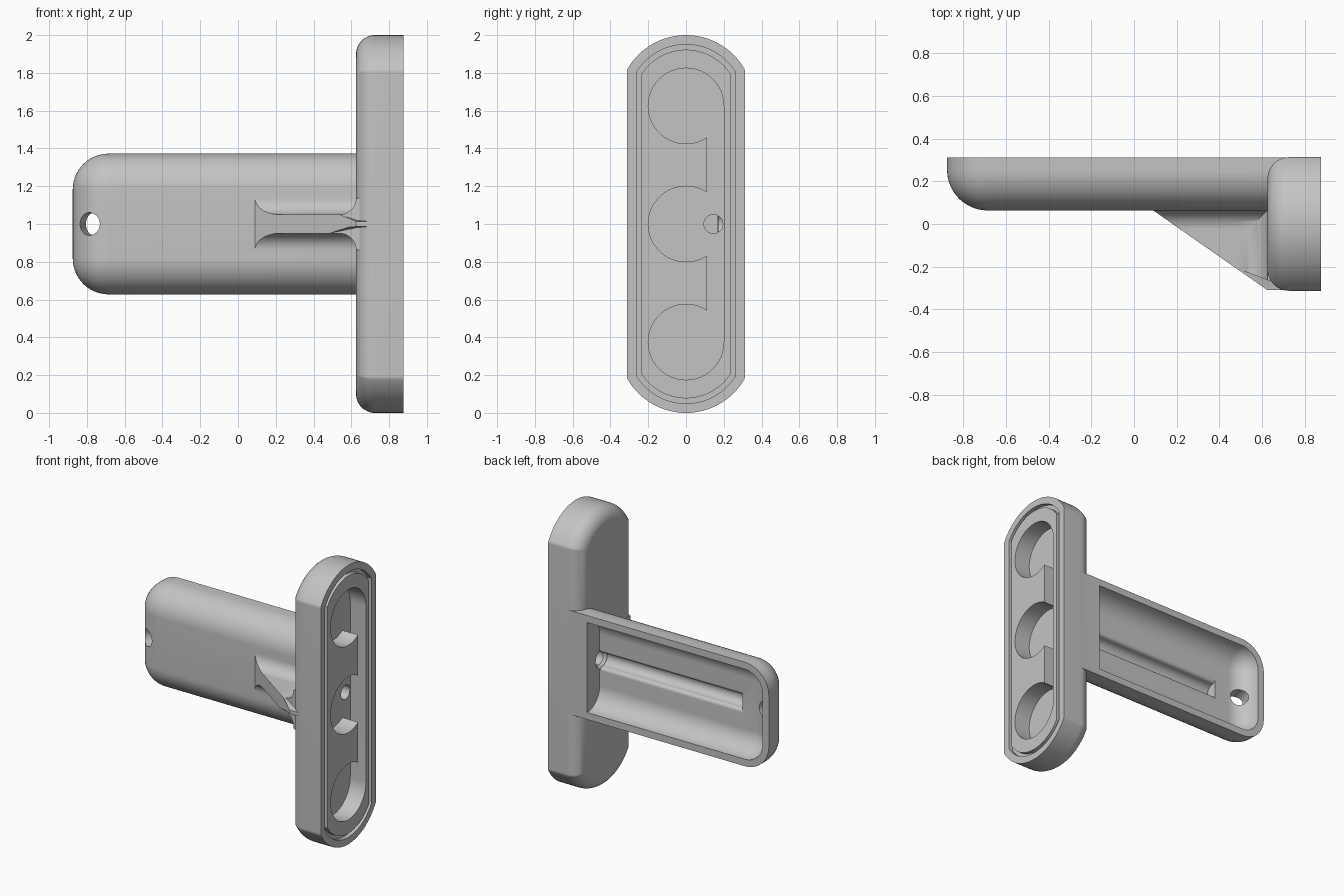
import bpy, bmesh
from math import sin, cos, atan2, sqrt, pi
from mathutils import Vector, Matrix

cube = bpy.data.objects.get("Cube")
if cube:
    bpy.data.objects.remove(cube, do_unlink=True)

grey = bpy.data.materials.new("plain grey")
grey.use_nodes = True
colour = (0.55, 0.55, 0.55, 1)
grey.diffuse_color = colour
grey.node_tree.nodes["Principled BSDF"].inputs["Base Color"].default_value = colour


def finish(name, bm):
    bmesh.ops.remove_doubles(bm, verts=bm.verts, dist=1e-5)
    bmesh.ops.recalc_face_normals(bm, faces=bm.faces)
    mesh = bpy.data.meshes.new(name)
    bm.to_mesh(mesh)
    bm.free()
    mesh.materials.append(grey)
    obj = bpy.data.objects.new(name, mesh)
    bpy.context.collection.objects.link(obj)
    return obj


def loft(name, rings):
    """Closed solid through matching rings of points."""
    bm = bmesh.new()
    rows = [[bm.verts.new(p) for p in ring] for ring in rings]
    n = len(rows[0])
    for a, b in zip(rows, rows[1:]):
        for i in range(n):
            j = (i + 1) % n
            bm.faces.new((a[i], a[j], b[j], b[i]))
    bm.faces.new(rows[0])
    bm.faces.new(rows[-1])
    return finish(name, bm)


def prism(name, points, axis, lo, hi):
    """Extrude a 2D outline along an axis; the other axes keep their order."""
    def ring(v):
        out = []
        for a, b in points:
            p = [a, b]
            p.insert(axis, v)
            out.append(p)
        return out
    return loft(name, [ring(lo), ring(hi)])


def rod(name, centre, direction, length, r1, r2):
    bm = bmesh.new()
    turn = Vector((0, 0, 1)).rotation_difference(Vector(direction)).to_matrix().to_4x4()
    bmesh.ops.create_cone(bm, cap_ends=True, segments=64, radius1=r1, radius2=r2,
                          depth=length, matrix=Matrix.Translation(centre) @ turn)
    return finish(name, bm)


def combine(obj, other, operation):
    mod = obj.modifiers.new("join", "BOOLEAN")
    mod.operation = operation
    mod.solver = "EXACT"
    mod.object = other
    bpy.context.view_layer.objects.active = obj
    bpy.ops.object.modifier_apply(modifier=mod.name)
    bpy.data.objects.remove(other, do_unlink=True)


def quarter(steps=14):
    return [pi / 2 * i / steps for i in range(steps + 1)]


HALF = 0.3125
END_R = 0.357


def plate_outline(inset):
    """Straight sides, an arc at each end and eased corners, as (y, z)."""
    w, big = HALF - inset, END_R - inset
    small = max(0.04 - inset, 0)
    cy = w - small
    cz = sqrt((big - small) ** 2 - cy ** 2)
    a = atan2(cy, cz)
    corner = [(cy + small * sin(t), cz + small * cos(t)) for t in
              (pi / 2 + (a - pi / 2) * i / 6 for i in range(7))]
    arc = [(big * sin(t), big * cos(t)) for t in (a - 2 * a * i / 32 for i in range(1, 32))]
    points = corner + arc + [(-y, z) for y, z in reversed(corner)]
    top = [(y, 2 - END_R + z) for y, z in points]
    return top + [(-y, 2 - z) for y, z in top]


def fillet(r):
    """Pairs of (inset, height) around a quarter round."""
    return [(r * (1 - sin(t)), r * (1 - cos(t))) for t in quarter()]


def slab(name, x0, x1, y0, y1, half, r):
    """Slab with rounded far end and rounded front edges."""
    def ring(inset, y):
        pts = [(x1, y, 1 + half - inset)]
        for s in (1, -1):
            for t in quarter()[::s]:
                pts.append((x0 + r - (r - inset) * sin(t), y,
                            1 + s * (half - r + (r - inset) * cos(t))))
        return pts + [(x1, y, 1 - half + inset)]
    return loft(name, [ring(d, y0 + h) for d, h in fillet(r)] + [ring(0, y1)])


# Upright plate with a rounded inner face
rings = [[(0.625 + h, y, z) for y, z in plate_outline(d)] for d, h in fillet(0.1)]
rings.append([(0.875, y, z) for y, z in plate_outline(0)])
bracket = loft("arm_and_plate_bracket", rings)

# Arm
FRONT = 0.0635
combine(bracket, slab("arm", -0.875, 0.8, FRONT, 0.312, 0.3725, 0.19), "UNION")

# Tapered rib, flared where it meets the arm and the plate
FLARE = 0.088
RIB = 0.05


def flared(base, far, back, tip):
    half = [(far, tip)]
    half += [(base - FLARE + FLARE * sin(t), RIB + FLARE - FLARE * cos(t)) for t in quarter()]
    half.append((back, RIB + FLARE))
    return [(a, 1 + z) for a, z in half] + [(a, 1 - z) for a, z in reversed(half)]


foot = [(0.09, 0.1), (0.09, FRONT)]
rib = loft("rib", [[(x, y, z) for y, z in flared(FRONT, -0.4, 0.11, tip)]
                   for x, tip in ((0, RIB), (0.48, RIB), (0.63, 0.002), (0.9, 0.002))])
combine(rib, prism("rib_clip", foot + [(0.625, -0.31), (0.74, -0.31), (0.74, 0.1)],
                   2, 0.5, 1.5), "INTERSECT")
gusset = prism("gusset", flared(0.625, 0, 0.72, RIB), 1, -0.4, 0.2)
combine(gusset, prism("gusset_clip", foot + [(0.48, -0.208), (0.645, -0.27), (0.7, -0.27),
                                             (0.7, 0.1)], 2, 0.5, 1.5), "INTERSECT")
combine(bracket, rib, "UNION")
combine(bracket, gusset, "UNION")

# Hollow in the back of the arm, with a round cable groove in its floor
BED = 0.17
combine(bracket, slab("hollow", -0.825, 0.565, BED, 0.4, 0.3225, 0.14), "DIFFERENCE")
HOLE_Y = 0.145
HOLE_R = 0.05
EASE = BED - HOLE_Y
side = [(BED + 0.03, HOLE_R + EASE)]
side += [(HOLE_Y + EASE * cos(t), HOLE_R + EASE - EASE * sin(t)) for t in quarter(8)]
side += [(HOLE_Y - HOLE_R * sin(t), HOLE_R * cos(t)) for t in quarter()[1:]]
groove = [(y, 1 + z) for y, z in side] + [(y, 1 - z) for y, z in side[-2::-1]]
combine(bracket, prism("groove", groove, 0, -0.565, 0.564), "DIFFERENCE")

# Seal channel around the plate face
seal = prism("seal", plate_outline(0.05), 0, 0.845, 0.9)
combine(seal, prism("seal_core", plate_outline(0.077), 0, 0.8, 0.95), "DIFFERENCE")
combine(bracket, seal, "DIFFERENCE")

# Three round pockets joined by a side channel
FLOOR = 0.75
pocket = prism("pocket", [(0.11, 0.375), (0.2, 0.375), (0.2, 1.625), (0.11, 1.625)],
               0, FLOOR, 0.9)
for z in (0.375, 1, 1.625):
    circle = [(0.2 * cos(pi * i / 32), z + 0.2 * sin(pi * i / 32)) for i in range(64)]
    combine(pocket, prism("round", circle, 0, FLOOR, 0.9), "UNION")
combine(bracket, pocket, "DIFFERENCE")

# Cable hole between pocket and hollow, and the slanted hole at the arm's end
combine(bracket, rod("cable_hole", (0.66, HOLE_Y, 1), (1, 0, 0), 0.24, HOLE_R, HOLE_R),
        "DIFFERENCE")
combine(bracket, rod("hole_mouth", (0.575, HOLE_Y, 1), (1, 0, 0), 0.03, HOLE_R + EASE, HOLE_R),
        "DIFFERENCE")
combine(bracket, rod("end_hole", (-0.785, 0.1, 1), (sin(0.3), cos(0.3), 0), 0.36, 0.06, 0.06),
        "DIFFERENCE")

bpy.ops.object.select_all(action="DESELECT")
bracket.select_set(True)
bpy.context.view_layer.objects.active = bracket
bpy.ops.object.shade_smooth_by_angle(angle=0.56)
